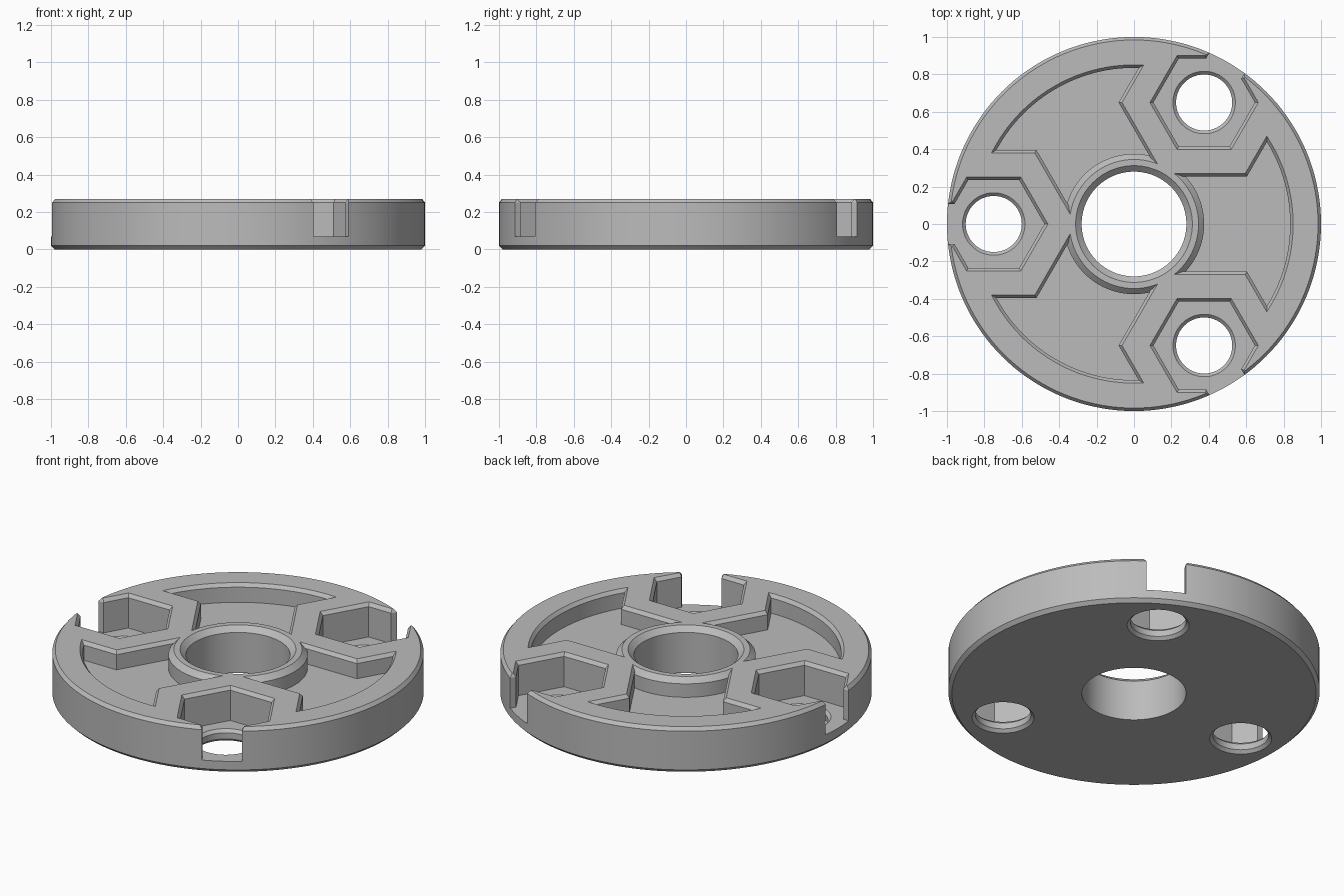
import bpy
import bmesh
from math import cos, sin, pi, radians

if "Cube" in bpy.data.objects:
    bpy.data.objects.remove(bpy.data.objects["Cube"], do_unlink=True)

HEIGHT = 0.27
HEX_ANGLES = [radians(a) for a in (60, 180, 300)]
HEX_DISTANCE = 0.75
SEGMENTS = 144

metal = bpy.data.materials.new("plain grey")
metal.use_nodes = True
metal.diffuse_color = (0.5, 0.5, 0.5, 1)
metal.node_tree.nodes["Principled BSDF"].inputs["Base Color"].default_value = (0.5, 0.5, 0.5, 1)


def mesh_object(name, bm):
    bmesh.ops.recalc_face_normals(bm, faces=bm.faces)
    mesh = bpy.data.meshes.new(name)
    bm.to_mesh(mesh)
    bm.free()
    mesh.materials.append(metal)
    obj = bpy.data.objects.new(name, mesh)
    bpy.context.collection.objects.link(obj)
    return obj


def ring(name, profile):
    """Revolve a closed (radius, z) profile about the z axis."""
    bm = bmesh.new()
    loops = []
    for i in range(SEGMENTS):
        a = 2 * pi * i / SEGMENTS
        loops.append([bm.verts.new((r * cos(a), r * sin(a), z)) for r, z in profile])
    for i in range(SEGMENTS):
        p, q = loops[i], loops[(i + 1) % SEGMENTS]
        for j in range(len(profile)):
            k = (j + 1) % len(profile)
            bm.faces.new((p[j], q[j], q[k], p[k]))
    return mesh_object(name, bm)


def stack(name, sections):
    """Join matching outlines, given as (points, z), into a capped solid."""
    bm = bmesh.new()
    loops = [[bm.verts.new((x, y, z)) for x, y in pts] for pts, z in sections]
    n = len(loops[0])
    for low, high in zip(loops, loops[1:]):
        for j in range(n):
            k = (j + 1) % n
            bm.faces.new((low[j], low[k], high[k], high[j]))
    bm.faces.new(loops[0][::-1])
    bm.faces.new(loops[-1])
    return mesh_object(name, bm)


def polygon(radius, sides, angle):
    cx, cy = HEX_DISTANCE * cos(angle), HEX_DISTANCE * sin(angle)
    return [(cx + radius * cos(angle + 2 * pi * i / sides),
             cy + radius * sin(angle + 2 * pi * i / sides)) for i in range(sides)]


def hexagon(inradius, angle):
    return polygon(inradius / cos(pi / 6), 6, angle)


def slot(half, inner, angle):
    corners = [(inner, -half), (1.2, -half), (1.2, half), (inner, half)]
    return [(x * cos(angle) - y * sin(angle), x * sin(angle) + y * cos(angle)) for x, y in corners]


def boolean(target, tool):
    mod = target.modifiers.new("cut", "BOOLEAN")
    mod.operation = "DIFFERENCE"
    mod.solver = "EXACT"
    mod.object = tool
    bpy.context.view_layer.objects.active = target
    bpy.ops.object.modifier_apply(modifier=mod.name)
    bpy.data.objects.remove(tool, do_unlink=True)


# Chamfered disc with a central bore
disc = ring("slotted_disc", [
    (0.28, 0), (0.98, 0), (1, 0.02), (1, 0.25), (0.984, HEIGHT),
    (0.312, HEIGHT), (0.28, 0.24)])

# Shallow pockets between hub and rim, leaving a wall around each hexagon
pocket = ring("pocket_cutter", [
    (0.375, 0.16), (0.835, 0.16), (0.835, 0.25), (0.859, 0.28),
    (0.335, 0.28), (0.375, 0.24)])
for a in HEX_ANGLES:
    boolean(pocket, stack("hex_wall", [
        (hexagon(0.396, a), 0.1), (hexagon(0.396, a), 0.25), (hexagon(0.356, a), 0.3)]))
boolean(disc, pocket)

for a in HEX_ANGLES:
    # Deep hexagonal recess that breaks out through the rim
    boolean(disc, stack("hex_recess", [
        (hexagon(0.235, a), 0.07), (hexagon(0.235, a), 0.25), (hexagon(0.267, a), 0.29)]))
    # Opening trimmed through the thin rim tips
    boolean(disc, stack("rim_opening", [
        (slot(0.108, 0.9, a), 0.07), (slot(0.108, 0.9, a), 0.25), (slot(0.13, 0.9, a), 0.29)]))
    # Bolt hole chamfered at both ends
    boolean(disc, stack("bolt_hole", [
        (polygon(r, 64, a), z) for r, z in
        ((0.177, -0.01), (0.15, 0.017), (0.15, 0.053), (0.177, 0.08))]))

bpy.ops.object.select_all(action="DESELECT")
disc.select_set(True)
bpy.context.view_layer.objects.active = disc
bpy.ops.object.shade_smooth_by_angle(angle=radians(25))
